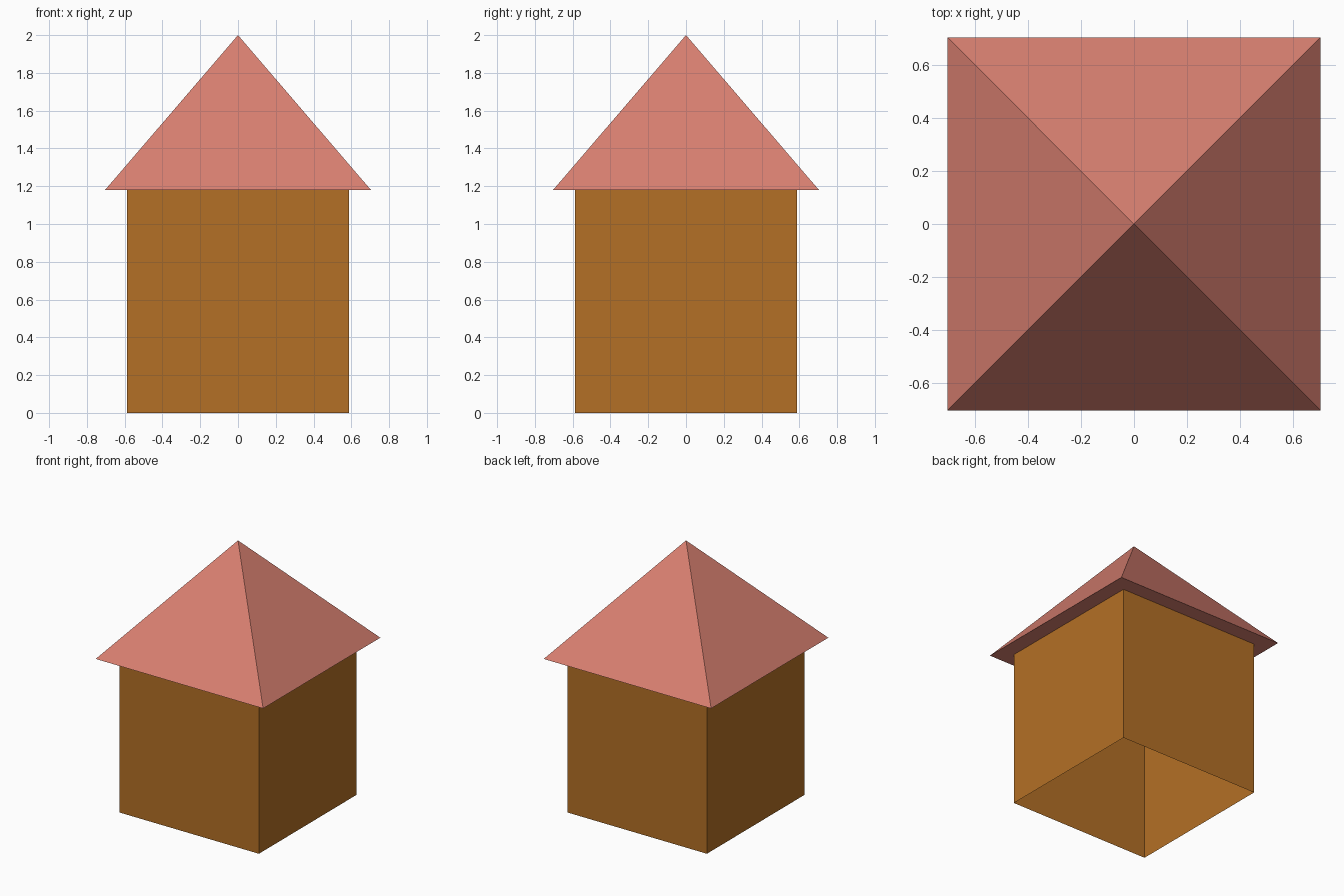
import bpy, bmesh

if "Cube" in bpy.data.objects:
    bpy.data.objects.remove(bpy.data.objects["Cube"])

WALL, EAVE = 0.587, 0.704      # half widths
EAVE_Z, PEAK_Z = 1.18, 2.0


def material(name, color):
    m = bpy.data.materials.new(name)
    m.diffuse_color = (*color, 1)
    m.use_nodes = True
    m.node_tree.nodes["Principled BSDF"].inputs["Base Color"].default_value = m.diffuse_color
    return m


def make_object(name, bm, mat):
    bmesh.ops.recalc_face_normals(bm, faces=bm.faces)
    mesh = bpy.data.meshes.new(name)
    bm.to_mesh(mesh)
    bm.free()
    mesh.materials.append(mat)
    obj = bpy.data.objects.new(name, mesh)
    bpy.context.collection.objects.link(obj)
    return obj


def square(bm, half, z):
    return [bm.verts.new((sx * half, sy * half, z))
            for sx, sy in ((-1, -1), (1, -1), (1, 1), (-1, 1))]


def bridge(bm, low, high):
    for i in range(4):
        j = (i + 1) % 4
        bm.faces.new((low[i], low[j], high[j], high[i]))


# Walls: four thin sides, open at the bottom
bm = bmesh.new()
bridge(bm, square(bm, WALL, 0), square(bm, WALL, EAVE_Z))
walls = make_object("walls", bm, material("brown wood", (0.456, 0.162, 0.019)))
# an open tube has no inside, so make sure its faces point outward
for_flip = [p for p in walls.data.polygons if p.normal.dot(p.center.xyz * 1) < 0]
if for_flip:
    walls.data.flip_normals()

# Roof: flat overhang under the eaves, then four slopes to the peak
bm = bmesh.new()
inner, outer = square(bm, WALL, EAVE_Z), square(bm, EAVE, EAVE_Z)
bridge(bm, inner, outer)
peak = bm.verts.new((0, 0, PEAK_Z))
for i in range(4):
    bm.faces.new((outer[i], outer[(i + 1) % 4], peak))
roof = make_object("roof", bm, material("salmon red", (0.694, 0.216, 0.165)))
if any(p.normal.z < -0.01 for p in roof.data.polygons if len(p.vertices) == 3):
    roof.data.flip_normals()
